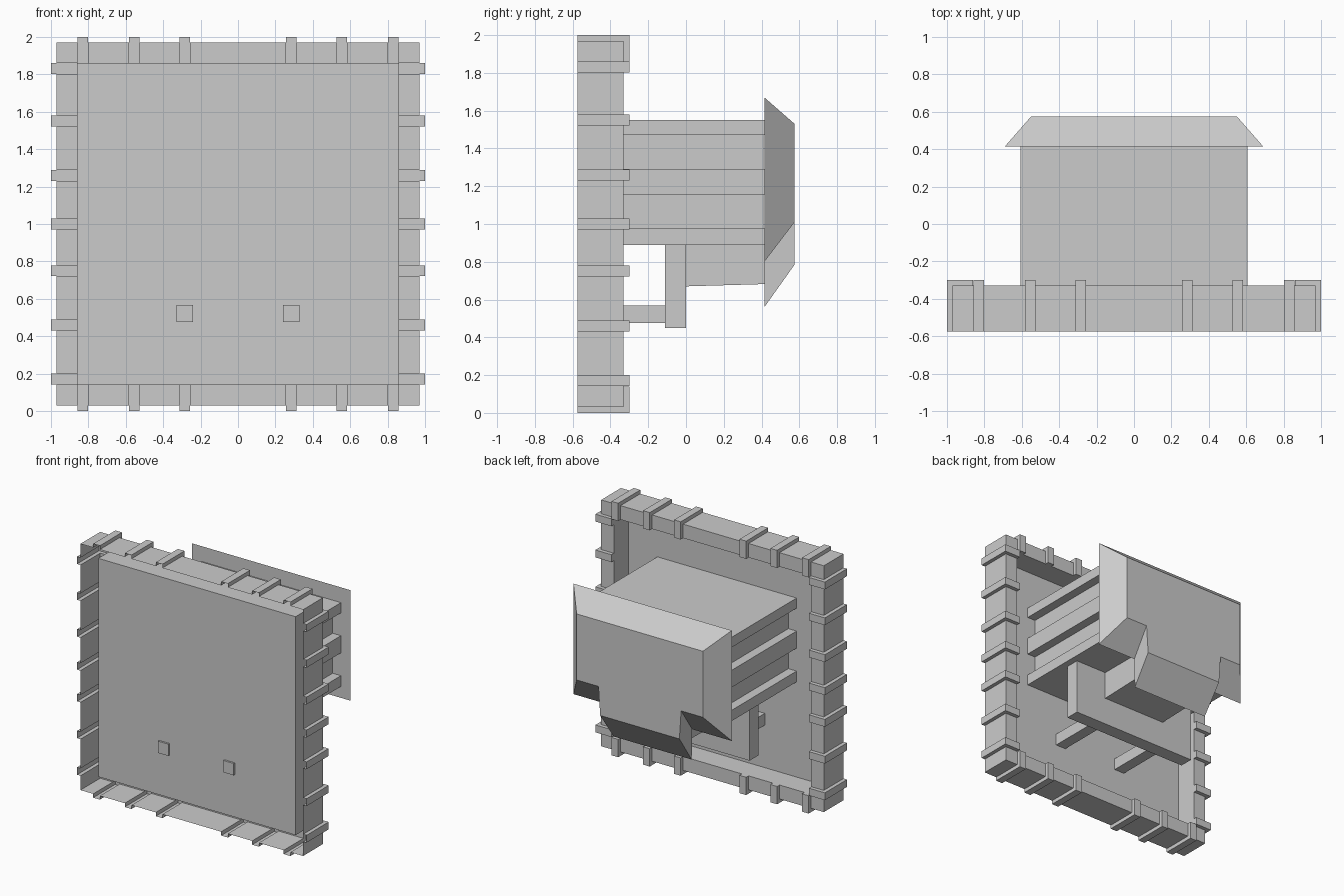
import bpy, bmesh

if "Cube" in bpy.data.objects:
    bpy.data.objects.remove(bpy.data.objects["Cube"])

CZ = 1.0                       # frame centre height
OUT, INN = 0.97, 0.86          # outer / inner half size of the frame
FRONT, PANEL, RIM = -0.575, -0.51, -0.33
BUMP, HALF = 0.03, 0.029       # band relief and half width


def finish(name, bm, recalc=True):
    bmesh.ops.remove_doubles(bm, verts=bm.verts, dist=1e-5)
    bmesh.ops.dissolve_degenerate(bm, dist=1e-5, edges=bm.edges)
    if recalc:
        bmesh.ops.recalc_face_normals(bm, faces=bm.faces)
    me = bpy.data.meshes.new(name)
    bm.to_mesh(me)
    bm.free()
    ob = bpy.data.objects.new(name, me)
    bpy.context.collection.objects.link(ob)
    return ob


def box(name, x0, x1, y0, y1, z0, z1):
    bm = bmesh.new()
    bmesh.ops.create_cube(bm, size=1)
    for v in bm.verts:
        v.co = (x0 + (v.co.x + .5) * (x1 - x0),
                y0 + (v.co.y + .5) * (y1 - y0),
                z0 + (v.co.z + .5) * (z1 - z0))
    return finish(name, bm)


# Hollow frame: each bar is lofted along its length, bulging out at the bands
def bar(bm, bands, place):
    stations = [(-1, 0)]
    for c in sorted(bands):
        stations += [(c - HALF, 0), (c - HALF, BUMP), (c + HALF, BUMP), (c + HALF, 0)]
    stations.append((1, 0))
    rows = []
    for s, b in stations:
        end = abs(s) == 1
        so, si = (s * OUT, s * INN) if end else (s, s)      # mitred ends
        pts = [(so, OUT + b, FRONT), (so, OUT + b, RIM + b),
               (si, INN, RIM + b), (si, INN, PANEL)]
        rows.append([bm.verts.new(place(*p)) for p in pts])
    for (a, (s0, b0)), (c, (s1, b1)) in zip(zip(rows, stations), zip(rows[1:], stations[1:])):
        for i in range(3):
            if s0 == s1 and i == 2:
                continue
            bm.faces.new((a[i], a[i + 1], c[i + 1], c[i]))


side_bands = [.832, .55, .26, 0, -.25, -.54, -.828]
end_bands = [.83, .555, .285, -.285, -.555, -.83]
bm = bmesh.new()
for sg in (1, -1):
    bar(bm, side_bands, lambda s, r, y: (sg * r, y, CZ + s))
    bar(bm, end_bands, lambda s, r, y: (s, y, CZ + sg * r))
# sheet panel closing the recess
bm.faces.new([bm.verts.new((x * INN, PANEL, CZ + z * INN))
              for x, z in ((-1, -1), (1, -1), (1, 1), (-1, 1))])
finish("banded_frame", bm)

# Main housing with three projecting ribs on each side
box("housing_core", -.535, .535, PANEL, .41, .90, 1.54)
for i, (z0, z1) in enumerate(((.89, .975), (1.155, 1.29), (1.47, 1.55))):
    box(f"housing_rib_{i}", -.607, .607, PANEL, .415, z0, z1)

# Lower plate, chute and support arms
box("lower_plate", -.555, .555, -.11, 0, .45, .89)
chute = box("chute", -.28, .28, 0, .415, .67, .89)
for v in chute.data.vertices:
    if v.co.y > .2 and v.co.z < .7:
        v.co.z = .682
for sg, side in ((1, "right"), (-1, "left")):
    x = sg * .285
    box(f"support_arm_{side}", x - .045, x + .045, -.525, -.11, .475, .568)

# T-shaped hood: a large rim tapering to a smaller outer face
half_rim = [(.69, 1.67), (.69, .80), (.345, .80), (.34, .56)]
half_face = [(.55, 1.53), (.55, 1.01), (.36, 1.01), (.345, .785)]
bm = bmesh.new()


def ring(half, y):
    pts = half + [(-x, z) for x, z in reversed(half)]
    return [bm.verts.new((x, y, z)) for x, z in pts]


rim, face = ring(half_rim, .415), ring(half_face, .575)
bm.faces.new(rim)
bm.faces.new(face)
for i in range(len(rim)):
    j = (i + 1) % len(rim)
    bm.faces.new((rim[i], rim[j], face[j], face[i]))
finish("hood", bm)
